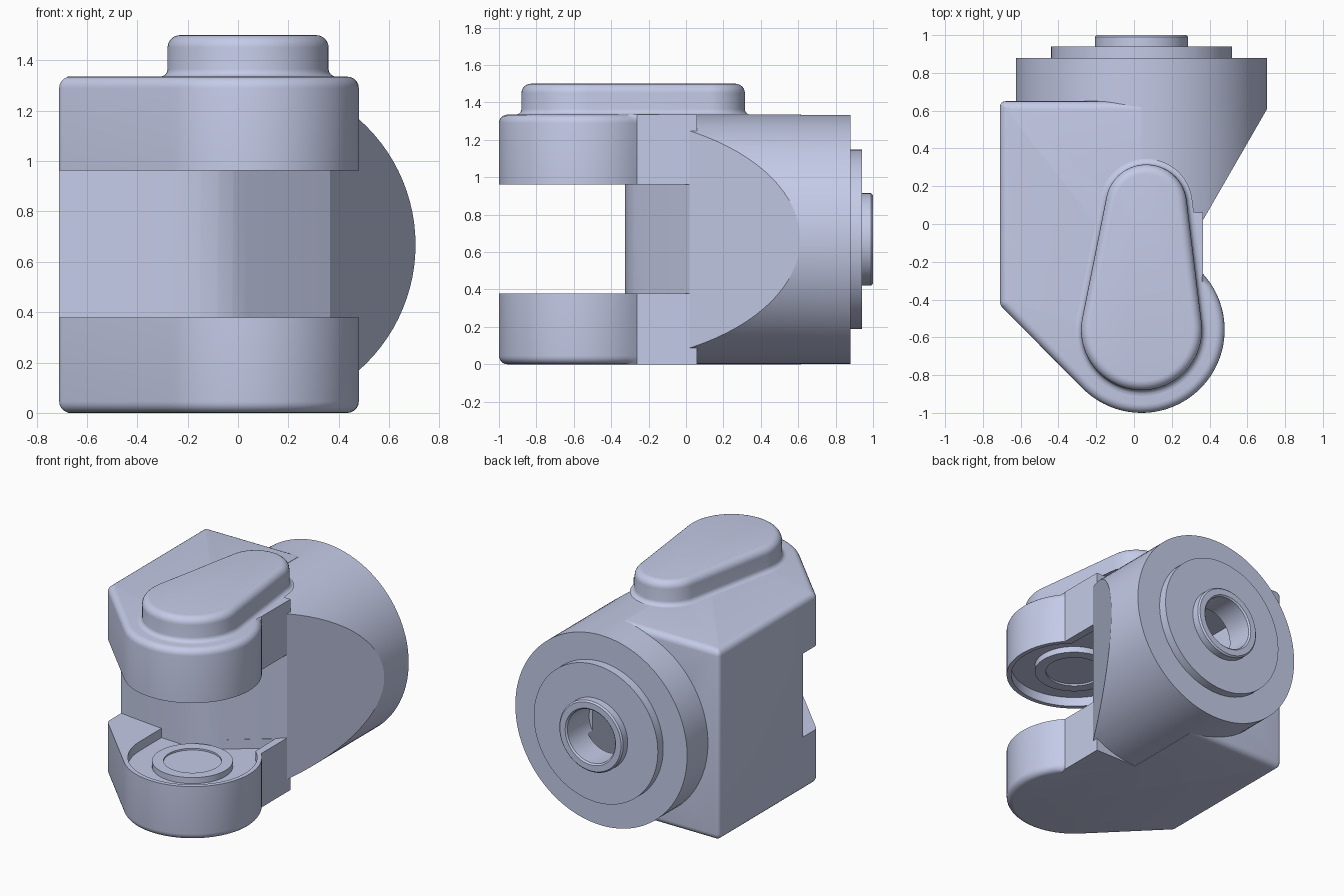
import bpy, bmesh, math
from mathutils import Vector

if "Cube" in bpy.data.objects:
    bpy.data.objects.remove(bpy.data.objects["Cube"], do_unlink=True)

mat = bpy.data.materials.new("pale_blue_grey")
mat.use_nodes = True
COLOUR = (0.591, 0.638, 0.855, 1)
mat.diffuse_color = COLOUR
mat.node_tree.nodes["Principled BSDF"].inputs["Base Color"].default_value = COLOUR

H = 1.335                 # main body height
PX, PY = 0.04, -0.56      # fork pivot
CZ = 0.6675               # housing axis height
SLOT = (0.378, 0.962)     # fork gap


def arc(cx, cy, r, a0, a1, n):
    return [(cx + r * math.cos(math.radians(a0 + (a1 - a0) * i / n)),
             cy + r * math.sin(math.radians(a0 + (a1 - a0) * i / n))) for i in range(n + 1)]


def make(name, bm):
    bmesh.ops.recalc_face_normals(bm, faces=bm.faces)
    me = bpy.data.meshes.new(name)
    bm.to_mesh(me)
    bm.free()
    me.materials.append(mat)
    ob = bpy.data.objects.new(name, me)
    bpy.context.collection.objects.link(ob)
    return ob


def prism(name, pts, z0, z1, bevel=0, keep=None):
    """Extrude a plan outline; round the rim edges accepted by keep."""
    bm = bmesh.new()
    f = bm.faces.new([bm.verts.new((x, y, z0)) for x, y in pts])
    up = bmesh.ops.extrude_face_region(bm, geom=[f])["geom"]
    for v in up:
        if isinstance(v, bmesh.types.BMVert):
            v.co.z = z1
    if bevel:
        rim = [e for e in bm.edges if keep(e)]
        bmesh.ops.bevel(bm, geom=rim, offset=bevel, segments=5, profile=0.5, affect='EDGES')
    return make(name, bm)


def lathe_y(name, profile, n=96):
    """Revolve closed (radius, y) profile around the housing axis."""
    bm = bmesh.new()
    rings = []
    for r, y in profile:
        if r == 0:
            rings.append([bm.verts.new((PX, y, CZ))] * n)
        else:
            rings.append([bm.verts.new((PX + r * math.cos(2 * math.pi * i / n), y,
                                        CZ + r * math.sin(2 * math.pi * i / n))) for i in range(n)])
    for k in range(len(rings)):
        a, b = rings[k], rings[(k + 1) % len(rings)]
        for i in range(n):
            j = (i + 1) % n
            vs = list(dict.fromkeys((a[i], a[j], b[j], b[i])))
            if len(vs) > 2:
                bm.faces.new(vs)
    return make(name, bm)


def cut(ob, *cutters):
    bpy.context.view_layer.objects.active = ob
    for c in cutters:
        m = ob.modifiers.new("cut", 'BOOLEAN')
        m.operation, m.solver, m.object = 'DIFFERENCE', 'EXACT', c
        bpy.ops.object.modifier_apply(modifier=m.name)


# Main body: plate-shaped block with a rounded front nose
outline = ([(0.365, 0.06), (0.04, 0.06), (0.04, 0.65)]
           + arc(-0.68, 0.62, 0.03, 90, 180, 4)
           + arc(-0.66, -0.409, 0.05, 180, 225, 4)
           + arc(PX, PY, 0.44, 225, 402.4, 40))


def body_rim(e):
    a, b = (v.co for v in e.verts)
    flat = abs(a.z - b.z) < 1e-4
    side = min(a.x, b.x) > 0.363 and max(a.y, b.y) > -0.2
    inner = min(a.x, b.x) > 0.03 and min(a.y, b.y) > 0.0
    return flat and not side and not inner


body = prism("main_body", outline, 0, H, 0.045, body_rim)

# Rear wall of the fork gap
wall = [(0.50, 0.138), (0.365, 0.02), (0.03, -0.25), (-0.02, -0.283), (-0.08, -0.308),
        (-0.15, -0.322), (-0.23, -0.325), (-0.40, -0.315), (-0.60, -0.292), (-0.80, -0.265)]
cutters = [prism("gap_cutter", wall + [(-0.8, -1.2), (0.7, -1.2), (0.7, 0.138)], *SLOT)]

# Shallow recess in both fork arms
pocket = ([(0.31, -0.03), (0.03, -0.25), (-0.02, -0.283), (-0.08, -0.308), (-0.15, -0.322),
           (-0.23, -0.325), (-0.37, -0.317)] + arc(PX, PY, 0.41, 180, 408, 40))
cutters.append(prism("pocket_cutter", pocket, SLOT[0] - 0.065, SLOT[1] + 0.065))

# Cylindrical rear housing with stepped flanges and a bore
housing = lathe_y("rear_housing", [
    (0, 0.02), (0.665, 0.02), (0.665, 0.88), (0.48, 0.88), (0.48, 0.94),
    (0.247, 0.94), (0.247, 0.99), (0.237, 1.0), (0.195, 1.0), (0.185, 0.99), (0.185, 0.75), (0, 0.75)])

# Slanted flat on the side of the housing
flank = prism("flank_cutter", [(0.365, -0.2), (0.365, 0.02), (0.705, 0.61), (1.0, 1.122), (1.0, -0.2)],
              -0.2, 1.6)
cavity = prism("cavity_cutter", [(-0.42, 0.0), (0.2, 0.0), (0.2, 0.8), (-0.42, 0.8)], 0.3, 1.05)
cut(body, *cutters, cavity)
cut(housing, flank, cavity)
for c in cutters + [flank, cavity]:
    bpy.data.objects.remove(c, do_unlink=True)


# Teardrop cap on top, stacked from inset outlines
def teardrop(inset):
    r1, r2 = 0.32 - inset, 0.215 - inset
    dx, dy = 0.025, 0.66
    d = math.hypot(dx, dy)
    axis = math.degrees(math.atan2(dy, dx))
    t = math.degrees(math.acos((r1 - r2) / d))
    return (arc(PX + dx, PY + dy, r2, axis - t, axis + t, 32)
            + arc(PX, PY, r1, axis + t, axis + 360 - t, 40))


levels = [(0.0, H - 0.02)]
levels = [(-0.03 * (1 - math.sin(a)), H + 0.03 * (1 - math.cos(a)))
          for a in (math.pi / 2 * i / 4 for i in range(5))]
levels += [(0.05 * (1 - math.cos(a)), 1.45 + 0.05 * math.sin(a))
           for a in (math.pi / 2 * i / 6 for i in range(7))]
bm = bmesh.new()
prev = None
for inset, z in levels:
    ring = [bm.verts.new((x, y, z)) for x, y in teardrop(inset)]
    if prev:
        for i in range(len(ring)):
            j = (i + 1) % len(ring)
            bm.faces.new((prev[i], prev[j], ring[j], ring[i]))
    else:
        bm.faces.new(ring)
    prev = ring
bm.faces.new(prev)
cap = make("top_cap", bm)


# Pivot discs on the inner faces of the fork arms
def disc(name, r, z0, z1):
    return prism(name, arc(PX, PY, r, 0, 354.375, 63), z0, z1)


parts = [body, housing, cap]
for name, base, s in (("lower", SLOT[0], 1), ("upper", SLOT[1], -1)):
    lo, hi, mid = base - 0.075 * s, base - 0.023 * s, base - 0.035 * s
    ring = disc(name + "_pivot_ring", 0.256, lo, hi)
    hole = disc("hole_cutter", 0.184, mid, hi + 0.1 * s)
    cut(ring, hole)
    bpy.data.objects.remove(hole, do_unlink=True)
    parts.append(ring)

# Smooth shading with sharp edges kept
bpy.ops.object.select_all(action='DESELECT')
for ob in parts:
    ob.select_set(True)
bpy.context.view_layer.objects.active = body
bpy.ops.object.shade_smooth_by_angle(angle=math.radians(30))
